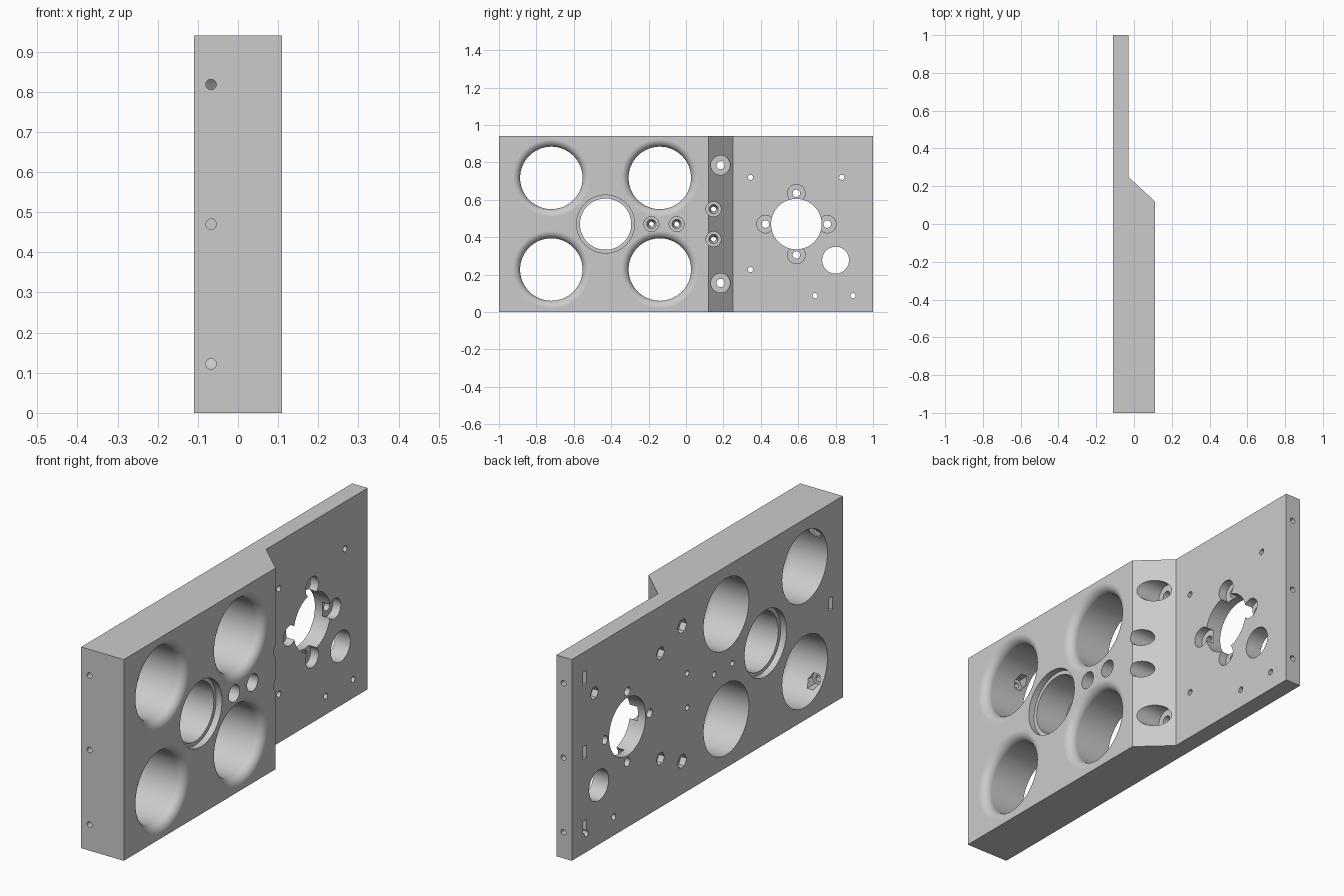
import bpy, bmesh
from math import sin, cos, pi
from mathutils import Vector

cube = bpy.data.objects.get("Cube")
if cube:
    bpy.data.objects.remove(cube, do_unlink=True)

BACK, FACE, THIN, TOP = -0.11, 0.11, -0.03, 0.94   # key x planes, plate height
OUT = 0.02                                         # cutter overshoot
MID = TOP / 2


def make_object(name, bm):
    bmesh.ops.recalc_face_normals(bm, faces=bm.faces)
    mesh = bpy.data.meshes.new(name)
    bm.to_mesh(mesh)
    bm.free()
    obj = bpy.data.objects.new(name, mesh)
    bpy.context.collection.objects.link(obj)
    return obj


# stepped plate: plan outline extruded upward
bm = bmesh.new()
outline = [(BACK, -1), (FACE, -1), (FACE, 0.12), (THIN, 0.25), (THIN, 1), (BACK, 1)]
base = bm.faces.new([bm.verts.new((x, y, 0)) for x, y in outline])
ext = bmesh.ops.extrude_face_region(bm, geom=[base])
bmesh.ops.translate(bm, vec=(0, 0, TOP),
                    verts=[v for v in ext["geom"] if isinstance(v, bmesh.types.BMVert)])
plate = make_object("mounting_plate", bm)

gray = bpy.data.materials.new("plain_gray")
gray.use_nodes = True
color = (0.6, 0.6, 0.6, 1)
gray.diffuse_color = color
gray.node_tree.nodes["Principled BSDF"].inputs["Base Color"].default_value = color
plate.data.materials.append(gray)


def cut(cutter):
    cutter.hide_render = True
    mod = plate.modifiers.new("cut", "BOOLEAN")
    mod.operation = "DIFFERENCE"
    mod.solver = "EXACT"
    mod.object = cutter
    bpy.context.view_layer.objects.active = plate
    bpy.ops.object.modifier_apply(modifier=mod.name)
    bpy.data.objects.remove(cutter, do_unlink=True)


def bore(a, b, profile, sides=32, along_y=False):
    """Cut a turned profile of (depth, radius); runs along x at (y, z) or along y at (x, z)."""
    bm = bmesh.new()
    rings = []
    for d, r in profile:
        ring = []
        for i in range(sides):
            t = 2 * pi * i / sides
            p = a + r * cos(t), b + r * sin(t)
            co = Vector((p[0], d, p[1])) if along_y else Vector((d, p[0], p[1]))
            ring.append(bm.verts.new(co))
        rings.append(ring)
    for lo, hi in zip(rings, rings[1:]):
        for i in range(sides):
            j = (i + 1) % sides
            bm.faces.new((lo[i], lo[j], hi[j], hi[i]))
    bm.faces.new(rings[0])
    bm.faces.new(rings[-1])
    cut(make_object("cutter", bm))


def through(r, top=FACE):
    return [(BACK - OUT, r), (top + OUT, r)]


def counterbore(r, floor, wide, top=FACE):
    return [(BACK - OUT, r), (floor, r), (floor, wide), (top + OUT, wide)]


# four large bores with rounded lips
R, F = 0.167, 0.04
lip = [(FACE - F + F * sin(k * pi / 16), R + F - F * cos(k * pi / 16)) for k in range(9)]
for y in (-0.72, -0.14):
    for z in (0.227, 0.717):
        bore(y, z, [(BACK - OUT, R)] + lip + [(FACE + OUT, R + F)], 64)

# central bore with an inner collar, recessed from both faces
step = 0.03
bore(-0.43, MID, [(BACK - OUT, 0.155), (BACK + step, 0.155), (BACK + step, 0.137),
                  (FACE - step, 0.137), (FACE - step, 0.155), (FACE + OUT, 0.155)], 64)

# small screw wells with conical seats
for y, z in ((-0.185, MID), (-0.05, MID), (0.147, 0.55), (0.147, 0.39)):
    bore(y, z, [(BACK - OUT, 0.013), (-0.06, 0.013), (THIN, 0.025),
                (THIN, 0.04), (FACE + OUT, 0.04)])

# bolt wells in the ramp, with hexagonal nut pockets behind
for z in (0.155, 0.785):
    bore(0.185, z, counterbore(0.022, THIN, 0.052))
    bore(0.185, z, [(BACK - OUT, 0.034), (BACK + 0.03, 0.034)], 6)

# motor opening and its four counterbored bolts
bore(0.59, MID, through(0.135, THIN), 64)
for k in range(4):
    t = k * pi / 2
    bore(0.59 + 0.165 * cos(t), MID + 0.165 * sin(t),
         counterbore(0.02, -0.07, 0.047, THIN))

# cable hole
bore(0.80, 0.277, through(0.072, THIN), 48)

# small holes in the thin half, three with nut pockets
for y, z, nut in ((0.345, 0.72, True), (0.833, 0.72, True), (0.345, 0.227, True),
                  (0.69, 0.087, False), (0.893, 0.087, False)):
    bore(y, z, through(0.014, THIN), 20)
    if nut:
        bore(y, z, [(BACK - OUT, 0.03), (BACK + 0.03, 0.03)], 6)


# edge screw holes, nut slots and nut pockets
def slot(y, z):
    bm = bmesh.new()
    bmesh.ops.create_cube(bm, size=1)
    bmesh.ops.scale(bm, vec=(0.14, 0.026, 0.06), verts=bm.verts)
    bmesh.ops.translate(bm, vec=(BACK, y, z), verts=bm.verts)
    cut(make_object("cutter", bm))


for z in (0.122, MID, 0.818):
    bore(-0.067, z, [(0.9, 0.013), (1 + OUT, 0.013)], 20, True)
    slot(0.905, z)
    inner = -0.91 if z == MID else -0.8
    bore(-0.067, z, [(-1 - OUT, 0.013), (inner, 0.013)], 20, True)
    if z == MID:
        slot(-0.91, z)
    else:
        bore(-0.067, z, [(-0.88, 0.032), (-0.79, 0.032)], 6, True)

# smooth bores, flat faces
bpy.ops.object.select_all(action="DESELECT")
plate.select_set(True)
bpy.context.view_layer.objects.active = plate
bpy.ops.object.shade_smooth_by_angle(angle=0.45)
weighted = plate.modifiers.new("flat_faces", "WEIGHTED_NORMAL")
weighted.keep_sharp = True
weighted.weight = 100
